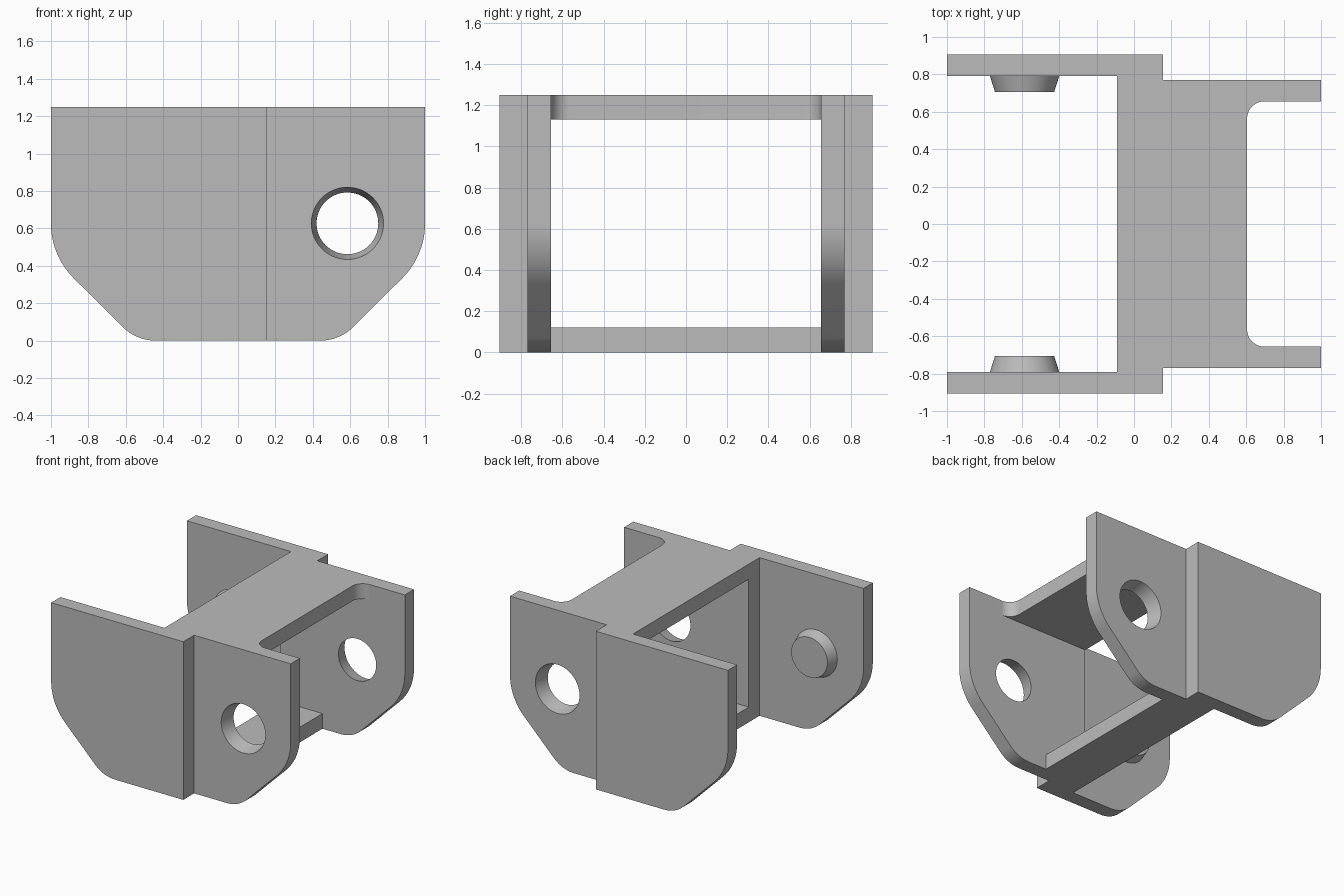
import bpy
import bmesh
from math import cos, sin, radians
from mathutils import Matrix

cube = bpy.data.objects.get("Cube")
if cube:
    bpy.data.objects.remove(cube, do_unlink=True)

grey = bpy.data.materials.new("light_grey")
grey.use_nodes = True
grey.diffuse_color = (0.5, 0.5, 0.5, 1)
bsdf = next(n for n in grey.node_tree.nodes if n.type == 'BSDF_PRINCIPLED')
bsdf.inputs["Base Color"].default_value = grey.diffuse_color

# Shared dimensions
HEIGHT, WALL = 1.25, 0.12
INNER, STEP, OUTER_IN, OUTER = 0.655, 0.77, 0.79, 0.905   # side plate faces in y
WEB_BACK, JOG, WEB_FRONT, FLOOR_END = -0.09, 0.155, 0.605, 0.28
PIVOT_X, PIVOT_Z = 0.585, 0.627


def arc(cx, cy, r, start, end, n=20):
    angles = [radians(start + (end - start) * i / n) for i in range(n + 1)]
    return [(cx + r * cos(a), cy + r * sin(a)) for a in angles]


def finish(name, bm):
    bmesh.ops.recalc_face_normals(bm, faces=bm.faces[:])
    mesh = bpy.data.meshes.new(name)
    bm.to_mesh(mesh)
    bm.free()
    mesh.materials.append(grey)
    obj = bpy.data.objects.new(name, mesh)
    bpy.context.collection.objects.link(obj)
    return obj


def prism(name, points, low, high, axis):
    """Extrude a 2D outline along z (plan outline) or y (side outline)."""
    bm = bmesh.new()
    place = (lambda a, b: (a, b, low)) if axis == 'z' else (lambda a, b: (a, low, b))
    face = bm.faces.new([bm.verts.new(place(a, b)) for a, b in points])
    moved = bmesh.ops.extrude_face_region(bm, geom=[face])["geom"]
    shift = (0, 0, high - low) if axis == 'z' else (0, high - low, 0)
    bmesh.ops.translate(bm, vec=shift,
                        verts=[v for v in moved if isinstance(v, bmesh.types.BMVert)])
    return finish(name, bm)


def cone(name, x, y_in, y_out, r_in, r_out, side, open_base=False):
    """Tapered round whose axis points outward along y."""
    bm = bmesh.new()
    bmesh.ops.create_cone(bm, cap_ends=True, segments=64, radius1=r_in,
                          radius2=r_out, depth=y_out - y_in)
    if open_base:
        base = [f for f in bm.faces if f.normal.z > 0.9]
        bmesh.ops.delete(bm, geom=base, context='FACES_ONLY')
    bmesh.ops.transform(
        bm, verts=bm.verts[:],
        matrix=Matrix.Translation((x, side * (y_in + y_out) / 2, PIVOT_Z))
        @ Matrix.Rotation(radians(-90 * side), 4, 'X'))
    return finish(name, bm)


def boolean(target, tool, operation):
    mod = target.modifiers.new(operation.lower(), 'BOOLEAN')
    mod.operation, mod.object, mod.solver = operation, tool, 'EXACT'
    graph = bpy.context.evaluated_depsgraph_get()
    mesh = bpy.data.meshes.new_from_object(target.evaluated_get(graph))
    target.modifiers.clear()
    target.data = mesh
    bpy.data.objects.remove(tool, do_unlink=True)


# Link body: stepped plan outline, with filleted web, mirrored in y
half = [(WEB_BACK, OUTER_IN), (-1.2, OUTER_IN), (-1.2, OUTER), (JOG, OUTER),
        (JOG, STEP), (1.2, STEP), (1.2, INNER)]
half += arc(WEB_FRONT + 0.09, INNER - 0.09, 0.09, 90, 180)
body = prism("link_body", half + [(x, -y) for x, y in reversed(half)], -0.2, 1.5, 'z')

# Side silhouette: rounded, chamfered lower corners
edge = arc(0.44, 0.25, 0.25, -90, -45) + arc(PIVOT_X, PIVOT_Z, 0.415, -45, 0)
edge.append((1, HEIGHT))
silhouette = prism("silhouette", edge + [(-x, z) for x, z in reversed(edge)], -1, 1, 'y')
boolean(body, silhouette, 'INTERSECT')

# Opening between the top web and the shorter floor web
top = HEIGHT - WALL
opening = [(-0.3, WALL), (FLOOR_END, WALL), (FLOOR_END, -0.1),
           (1.1, -0.1), (1.1, top), (-0.3, top)]
boolean(body, prism("opening", opening, -INNER, INNER, 'y'), 'DIFFERENCE')

# Tapered sockets in the inner plates and pegs on the outer plates
parts = [body]
slope = (0.193 - 0.165) / (STEP - INNER)
over = 0.03
for side, label in ((1, "back"), (-1, "front")):
    socket = cone("socket", PIVOT_X, INNER - over, STEP + over,
                  0.165 - slope * over, 0.193 + slope * over, side)
    boolean(body, socket, 'DIFFERENCE')
    parts.append(cone(label + "_peg", -PIVOT_X, 0.705, OUTER_IN,
                      0.158, 0.185, side, open_base=True))

# Smooth the rounds and keep the edges sharp
bpy.ops.object.select_all(action='DESELECT')
for obj in parts:
    obj.select_set(True)
bpy.context.view_layer.objects.active = body
bpy.ops.object.shade_smooth_by_angle(angle=radians(25))
